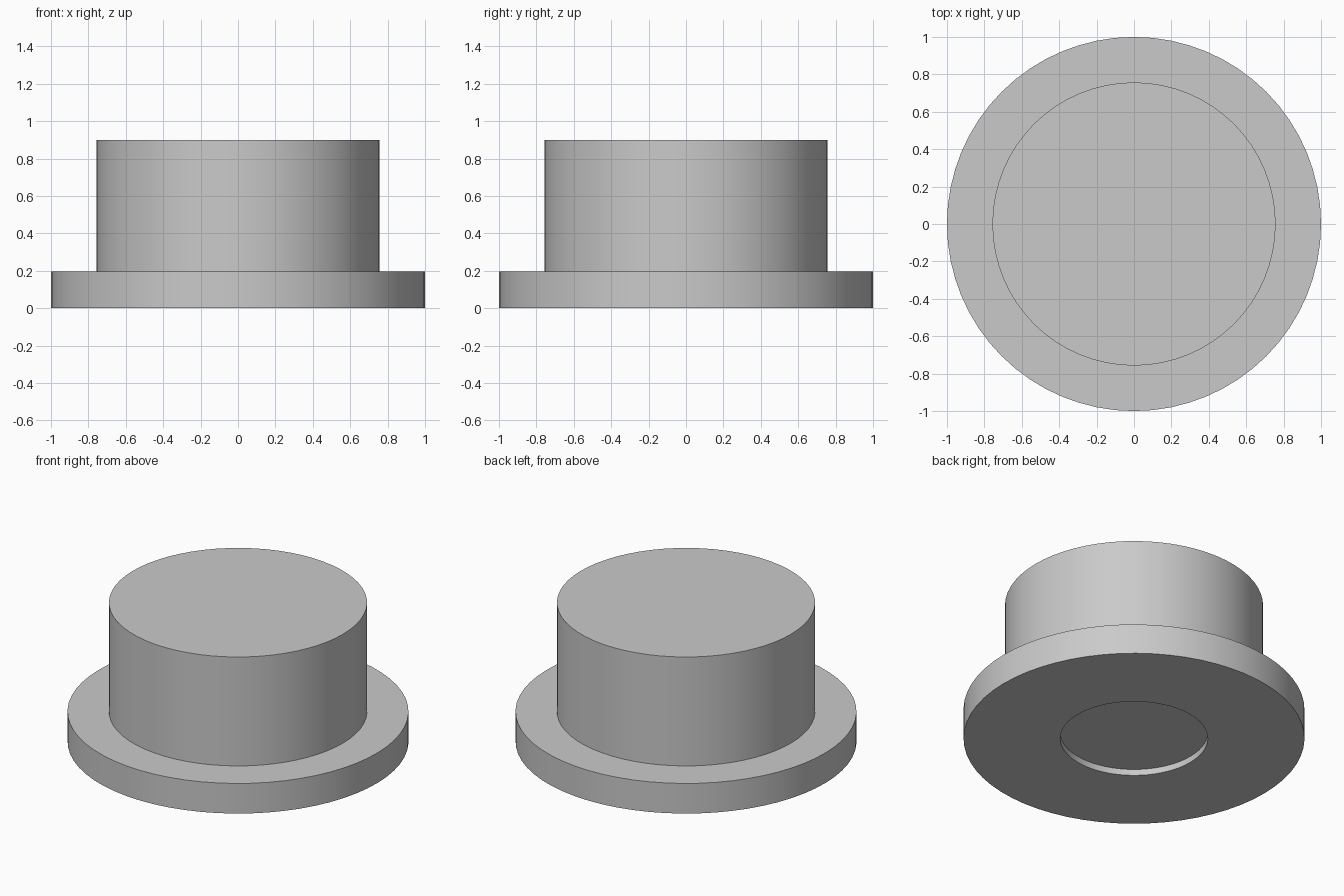
import bpy
import bmesh
import math

cube = bpy.data.objects.get("Cube")
if cube:
    bpy.data.objects.remove(cube, do_unlink=True)

SEGMENTS = 64
FLANGE_RADIUS, FLANGE_TOP = 1.0, 0.195
BOSS_RADIUS, BOSS_TOP = 0.757, 0.9
RECESS_RADIUS, RECESS_DEPTH = 0.433, 0.04

grey = bpy.data.materials.new("plain grey")
grey.use_nodes = True
colour = (0.59, 0.59, 0.59, 1)
grey.diffuse_color = colour
grey.node_tree.nodes["Principled BSDF"].inputs["Base Color"].default_value = colour


def turned_part(name, profile, material):
    """Revolve a (radius, height) profile about z and cap both ends."""
    bm = bmesh.new()
    rings = []
    for radius, height in profile:
        angles = [math.tau * i / SEGMENTS for i in range(SEGMENTS)]
        rings.append([bm.verts.new((radius * math.cos(a), radius * math.sin(a), height))
                      for a in angles])
    for low, high in zip(rings, rings[1:]):
        for i in range(SEGMENTS):
            j = (i + 1) % SEGMENTS
            bm.faces.new((low[i], low[j], high[j], high[i]))
    bm.faces.new(rings[0][::-1])
    bm.faces.new(rings[-1])
    bmesh.ops.recalc_face_normals(bm, faces=bm.faces)
    mesh = bpy.data.meshes.new(name)
    bm.to_mesh(mesh)
    bm.free()
    mesh.materials.append(material)
    part = bpy.data.objects.new(name, mesh)
    bpy.context.collection.objects.link(part)
    bpy.ops.object.select_all(action="DESELECT")
    part.select_set(True)
    bpy.context.view_layer.objects.active = part
    bpy.ops.object.shade_smooth_by_angle(angle=math.radians(30))
    return part


# Solid of revolution: underside recess, wide flange, then the raised boss
turned_part("flanged_plug", [
    (RECESS_RADIUS, RECESS_DEPTH),
    (RECESS_RADIUS, 0),
    (FLANGE_RADIUS, 0),
    (FLANGE_RADIUS, FLANGE_TOP),
    (BOSS_RADIUS, FLANGE_TOP),
    (BOSS_RADIUS, BOSS_TOP),
], grey)
